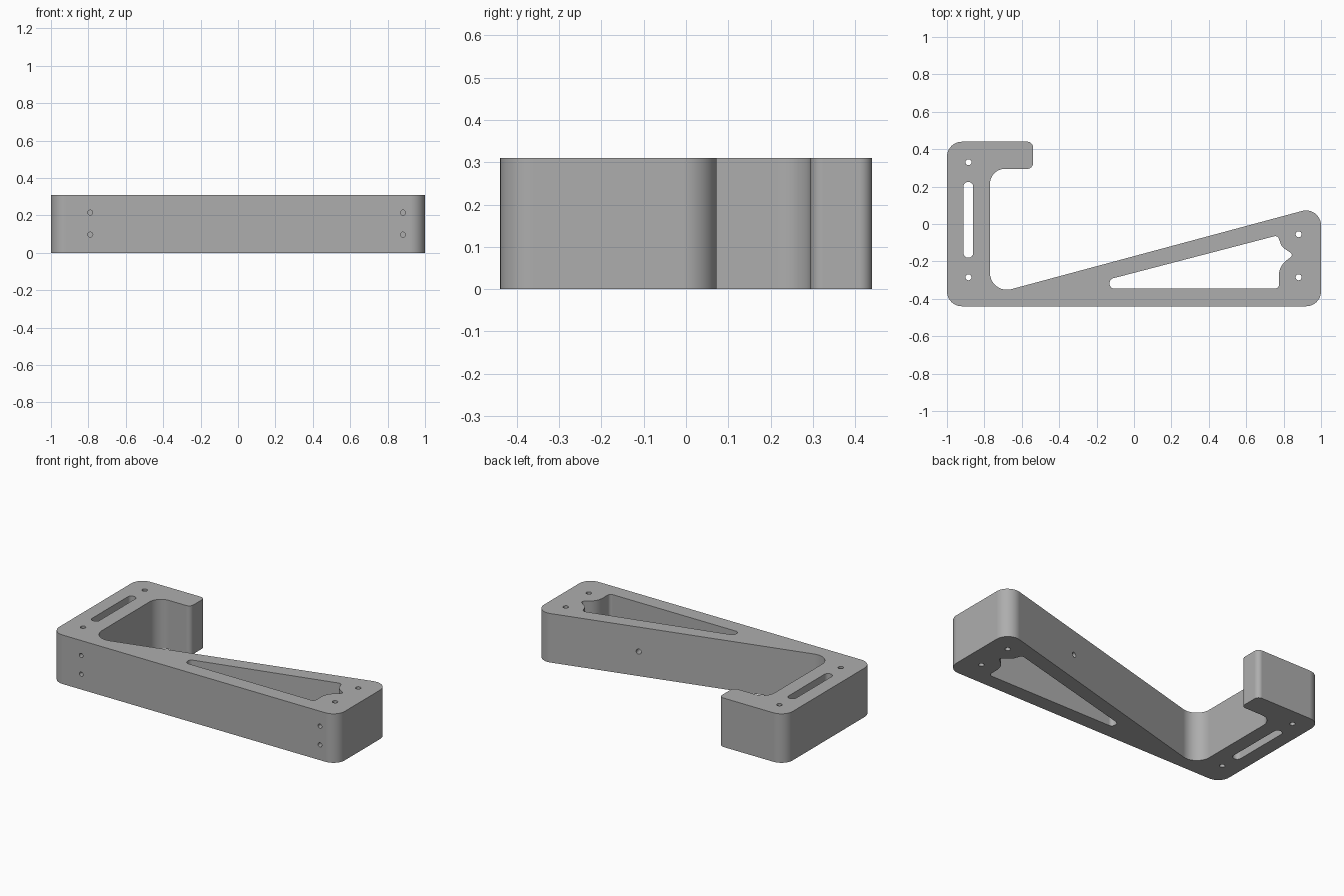
import bpy
import bmesh
import math
from mathutils import Matrix, Vector

HEIGHT = 0.31

cube = bpy.data.objects.get("Cube")
if cube:
    bpy.data.objects.remove(cube)

grey = bpy.data.materials.new("plain grey")
grey.use_nodes = True
grey.diffuse_color = (0.42, 0.42, 0.42, 1)
grey.node_tree.nodes["Principled BSDF"].inputs["Base Color"].default_value = grey.diffuse_color


def rounded(corners, steps=10):
    """Replace each (x, y, radius) corner by a tangent arc."""
    points = []
    for i, (x, y, r) in enumerate(corners):
        p = Vector((x, y))
        a = (Vector(corners[i - 1][:2]) - p).normalized()
        b = (Vector(corners[(i + 1) % len(corners)][:2]) - p).normalized()
        half = a.angle(b) / 2
        centre = p + (a + b).normalized() * r / math.sin(half)
        u = p + a * r / math.tan(half) - centre
        v = p + b * r / math.tan(half) - centre
        start = math.atan2(u.y, u.x)
        sweep = math.atan2(u.x * v.y - u.y * v.x, u.dot(v))
        for k in range(steps + 1):
            t = start + sweep * k / steps
            points.append(centre + r * Vector((math.cos(t), math.sin(t))))
    return points


def prism(bm, points, low, high):
    """Extrude a closed plan outline between two heights."""
    base = bm.faces.new([bm.verts.new((p.x, p.y, low)) for p in points])
    top = bmesh.ops.extrude_face_region(bm, geom=[base])["geom"]
    verts = [g for g in top if isinstance(g, bmesh.types.BMVert)]
    bmesh.ops.translate(bm, verts=verts, vec=(0, 0, high - low))


def drill(bm, centre, direction, radius, depth):
    """Add a cylinder centred on a point and aimed along a direction."""
    turn = Vector(direction).to_track_quat("Z", "Y").to_matrix().to_4x4()
    bmesh.ops.create_cone(bm, cap_ends=True, segments=24, radius1=radius, radius2=radius,
                          depth=depth, matrix=Matrix.Translation(centre) @ turn)


def make_object(name, bm):
    bmesh.ops.recalc_face_normals(bm, faces=bm.faces)
    mesh = bpy.data.meshes.new(name)
    bm.to_mesh(mesh)
    bm.free()
    mesh.materials.append(grey)
    obj = bpy.data.objects.new(name, mesh)
    bpy.context.collection.objects.link(obj)
    return obj


# Bracket body: hooked upright arm and sloping wedge arm
bm = bmesh.new()
prism(bm, rounded([
    (-1, -0.44, 0.08), (1, -0.44, 0.08), (1, 0.097, 0.08), (-0.77, -0.379, 0.09),
    (-0.77, 0.295, 0.08), (-0.54, 0.295, 0.03), (-0.54, 0.44, 0.03), (-1, 0.44, 0.08)]),
    0, HEIGHT)
bracket = make_object("bracket_body", bm)

# Vertical openings: wedge window, slot and four screw holes
bm = bmesh.new()
prism(bm, rounded([
    (-0.13, -0.345, 0.024), (0.775, -0.345, 0.02), (0.775, -0.225, 0.1),
    (0.855, -0.165, 0.015), (0.79, -0.122, 0.05), (0.768, -0.061, 0.02),
    (-0.13, -0.295, 0.024)]), -0.1, HEIGHT + 0.1)
prism(bm, rounded([
    (-0.912, -0.18, 0.025), (-0.86, -0.18, 0.025),
    (-0.86, 0.225, 0.025), (-0.912, 0.225, 0.025)]), -0.1, HEIGHT + 0.1)
for x, y in ((-0.885, 0.33), (-0.885, -0.285), (0.88, -0.055), (0.88, -0.285)):
    drill(bm, (x, y, HEIGHT / 2), (0, 0, 1), 0.016, 1)
openings = make_object("vertical_openings", bm)

# Sideways holes: two pairs in the front, one through the sloping wall
bm = bmesh.new()
for x in (-0.79, 0.882):
    for z in (0.097, 0.215):
        drill(bm, (x, -0.44, z), (0, 1, 0), 0.0135, 0.4)
drill(bm, (0.38, -0.07, HEIGHT / 2), (-0.26, 0.966, 0), 0.016, 0.24)
side_holes = make_object("side_holes", bm)

bpy.context.view_layer.objects.active = bracket
bracket.select_set(True)
for cutter in (openings, side_holes):
    cut = bracket.modifiers.new(cutter.name, "BOOLEAN")
    cut.operation = "DIFFERENCE"
    cut.solver = "EXACT"
    cut.object = cutter
    cutter.hide_render = True
    bpy.ops.object.modifier_apply(modifier=cut.name)
    bpy.data.objects.remove(cutter)

# Smooth fillets with flat walls and crisp rims
bpy.ops.object.shade_smooth_by_angle(angle=math.radians(30))
weighted = bracket.modifiers.new("flat walls", "WEIGHTED_NORMAL")
weighted.keep_sharp = True
